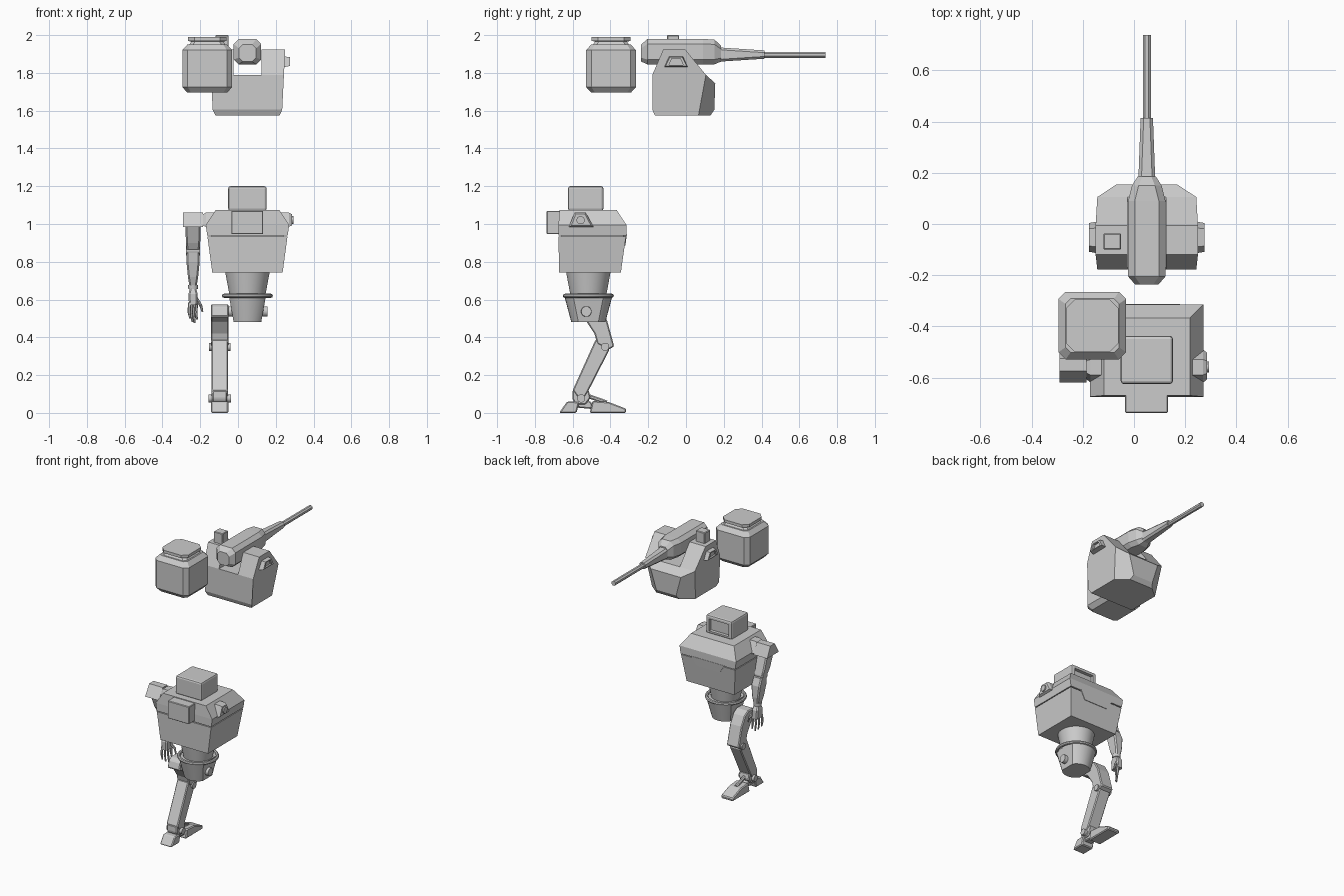
import bpy, bmesh, math
from mathutils import Vector

if "Cube" in bpy.data.objects:
    bpy.data.objects.remove(bpy.data.objects["Cube"])

CX = 0.05  # shared centre line of torso and turret


def finish(name, bm, bevel=0, smooth=False, segs=1):
    bmesh.ops.recalc_face_normals(bm, faces=bm.faces)
    me = bpy.data.meshes.new(name)
    bm.to_mesh(me)
    bm.free()
    ob = bpy.data.objects.new(name, me)
    bpy.context.collection.objects.link(ob)
    if bevel:
        m = ob.modifiers.new("bevel", 'BEVEL')
        m.width, m.segments, m.limit_method = bevel, segs, 'ANGLE'
    if smooth:
        bpy.ops.object.select_all(action='DESELECT')
        ob.select_set(True)
        bpy.context.view_layer.objects.active = ob
        bpy.ops.object.shade_smooth_by_angle(angle=math.radians(35))
    return ob


def loft_bm(sections):
    bm = bmesh.new()
    rings = [[bm.verts.new(p) for p in s] for s in sections]
    n = len(rings[0])
    for a, b in zip(rings, rings[1:]):
        for i in range(n):
            bm.faces.new((a[i], a[(i + 1) % n], b[(i + 1) % n], b[i]))
    bm.faces.new(rings[0])
    bm.faces.new(rings[-1])
    return bm


def loft(name, sections, **kw):
    return finish(name, loft_bm(sections), **kw)


def octo(hw, hh, c):
    return [(hw, -hh + c), (hw, hh - c), (hw - c, hh), (-hw + c, hh),
            (-hw, hh - c), (-hw, -hh + c), (-hw + c, -hh), (hw - c, -hh)]


def rect(x0, x1, y0, y1, z):
    return [(x0, y0, z), (x1, y0, z), (x1, y1, z), (x0, y1, z)]


def box(name, x0, x1, y0, y1, z0, z1, **kw):
    return loft(name, [rect(x0, x1, y0, y1, z0), rect(x0, x1, y0, y1, z1)], **kw)


def prism(name, pts, x0, x1, **kw):
    return loft(name, [[(x, y, z) for y, z in pts] for x in (x0, x1)], **kw)


def tube(name, p, q, r1, r2, n=12, smooth=True, **kw):
    p, q = Vector(p), Vector(q)
    rot = (q - p).to_track_quat('Z', 'Y')
    secs = []
    for c, r in ((p, r1), (q, r2)):
        secs.append([c + rot @ Vector((r * math.cos((i + .5) * math.tau / n),
                                       r * math.sin((i + .5) * math.tau / n), 0)) for i in range(n)])
    return loft(name, secs, smooth=smooth, **kw)


def slice_off(bm, co, no):
    r = bmesh.ops.bisect_plane(bm, geom=bm.verts[:] + bm.edges[:] + bm.faces[:],
                               plane_co=co, plane_no=no, clear_outer=True)
    edges = [e for e in r['geom_cut'] if isinstance(e, bmesh.types.BMEdge)]
    bmesh.ops.contextual_create(bm, geom=edges)


def carve(ob, cutter):
    m = ob.modifiers.new("cut", 'BOOLEAN')
    m.operation, m.object, m.solver = 'DIFFERENCE', cutter, 'EXACT'
    cutter.hide_render = True
    bpy.context.view_layer.objects.active = ob
    while m.name != ob.modifiers[0].name:
        bpy.ops.object.modifier_apply(modifier=ob.modifiers[0].name)
    bpy.ops.object.modifier_apply(modifier=m.name)
    bpy.data.objects.remove(cutter)


# ---- ammunition box
def box_ring(h, c, z):
    return [(-0.163 + x, -0.397 + y, z) for x, y in octo(h, h, c)]


loft("ammo_box", [box_ring(.105, .02, 1.695), box_ring(.132, .028, 1.725),
                  box_ring(.132, .028, 1.92), box_ring(.105, .02, 1.95)])
loft("ammo_lid", [box_ring(.098, .02, 1.945), box_ring(.085, .02, 1.965),
                  box_ring(.103, .035, 1.97), box_ring(.103, .035, 1.99)])

# ---- turret cradle: side profile, tapered base, clipped front corners, slot for the gun
prof = [(-.165, 1.575), (.13, 1.575), (.15, 1.605), (.155, 1.745), (.105, 1.79),
        (-.005, 1.925), (-.12, 1.925), (-.178, 1.79), (-.178, 1.605)]


def half_width(z):
    return .17 if z < 1.58 else .2 - (1.925 - z) * .05


bm = loft_bm([[(CX + s * half_width(z), y, z) for y, z in prof] for s in (-1, 1)])
for s in (-1, 1):
    slice_off(bm, (CX + s * .2, .1, 1.79), (s * .045, .055, -.015))
cradle = finish("turret_cradle", bm)
carve(cradle, box("slot_cutter", CX - .075, CX + .075, -.4, .4, 1.79, 2.2))

# side hoods on the cradle and sight block
hood = [(-.115, 1.83), (.01, 1.83), (-.015, 1.888), (-.09, 1.888)]
hood_in = [(-.09, 1.842), (-.015, 1.842), (-.03, 1.876), (-.075, 1.876)]
for s, side in ((-1, "left"), (1, "right")):
    loft("cradle_hood_" + side, [[(CX + s * .19, y, z) for y, z in hood],
                                 [(CX + s * .225, y * .9 - .005, z * .8 + 1.862 * .2) for y, z in hood],
                                 [(CX + s * .225, y, z) for y, z in hood_in],
                                 [(CX + s * .212, y, z) for y, z in hood_in]])
box("sight_block", -.12, -.05, -.1, -.037, 1.92, 2.0, bevel=.004)

# ---- gun housing, sleeve and barrel
gun = [(-.237, .045, .045, .02, 1.905), (-.205, .073, .067, .026, 1.912), (.09, .073, .067, .026, 1.912),
       (.15, .058, .066, .026, 1.911), (.185, .036, .042, .018, 1.902)]
loft("gun_housing", [[(CX + x, y, zc + z) for x, z in octo(hw, hh, c)] for y, hw, hh, c, zc in gun])
loft("gun_sleeve", [[(CX + x, y, 1.897 + z) for x, z in octo(w, h, .012)]
                    for y, w, h in ((.17, .034, .04), (.2, .032, .036), (.415, .024, .022))])
tube("gun_barrel", (CX, .4, 1.895), (CX, .738, 1.895), .017, .017, 8, smooth=False)

# ---- torso
def body(h, y0, y1, z):
    return rect(CX - h, CX + h, y0, y1, z)


loft("torso_lower", [body(.186, -.672, -.345, .742), body(.212, -.675, -.318, .934)])
box("torso_seam", CX - .19, CX + .19, -.66, -.33, .92, .95)
loft("torso_upper", [body(.213, -.675, -.315, .94), body(.221, -.675, -.315, .995),
                     body(.168, -.67, -.368, 1.075)])
loft("torso_bib", [[(CX - .09, y - .008, .885), (CX + .09, y - .008, .885),
                    (CX + .13, y, .945), (CX - .13, y, .945)] for y in (-.36, -.313)])
box("backpack", -.035, .133, -.738, -.66, .946, 1.07, bevel=.004)
head = box("head", CX - .102, CX + .102, -.625, -.437, 1.07, 1.2, bevel=.012, segs=2)
carve(head, box("visor_cutter", CX - .075, CX + .075, -.46, -.4, 1.09, 1.175))

# shoulder sockets
sock = [(-.62, .985), (-.49, .985), (-.53, 1.06), (-.59, 1.06)]
for s, side in ((-1, "left"), (1, "right")):
    loft("shoulder_socket_" + side, [[(CX + s * .15, y, z) for y, z in sock],
                                     [(CX + s * .22, y, z) for y, z in sock],
                                     [(CX + s * .235, y * .8 - .111, z * .8 + .204) for y, z in sock]])
    tube("shoulder_pin_" + side, (CX + s * .2, -.558, 1.02), (CX + s * .243, -.558, 1.02), .022, .022)

# ---- waist and pelvis
PY = -.517
tube("waist", (CX, PY, .61), (CX, PY, .75), .093, .119, 32)
tor = bmesh.new()
secs = []
for i in range(33):
    a = i * math.tau / 32
    secs.append([(CX + math.cos(a) * r, PY + math.sin(a) * r, z) for r, z in
                 [(.124 + .011 * math.cos(t * math.tau / 8), .62 + .011 * math.sin(t * math.tau / 8)) for t in range(8)]])
tor.free()
loft("waist_ring", secs, smooth=True)
bm = loft_bm([[(CX + r * math.cos(i * math.tau / 32), PY + r * math.sin(i * math.tau / 32), z)
               for i in range(32)] for r, z in ((.09, .48), (.128, .622))])
for s in (-1, 1):
    slice_off(bm, (CX + s * .098, PY, .62), (s, 0, -.18))
finish("pelvis", bm, smooth=True)
for s, side in ((-1, "left"), (1, "right")):
    tube("hip_pin_" + side, (CX + s * .06, -.528, .537), (CX + s * .105, -.528, .537), .029, .027, 16)

# ---- arm
AX = -.238
prism("shoulder_block", [(-.62, .985), (-.49, .985), (-.525, 1.06), (-.575, 1.06)], -.292, -.185)
box_arm = [(1.0, -.56, .04, .04), (.86, -.515, .036, .034)]


def limb(name, secs, c=.008):
    return loft(name, [[(AX + dx + x, y0 + y, z) for x, y in octo(w, d, c)] for z, y0, w, d, dx in secs])


limb("upper_arm", [(1.0, -.55, .04, .042, 0), (.9, -.515, .038, .038, 0), (.865, -.5, .034, .034, 0)])
tube("elbow", (AX - .036, -.495, .86), (AX + .036, -.495, .86), .027, .027)
limb("forearm", [(.85, -.488, .034, .034, 0), (.8, -.475, .035, .042, 0), (.72, -.465, .027, .036, 0),
                 (.675, -.46, .02, .026, 0)])
tube("wrist", (AX, -.46, .655), (AX, -.46, .678), .026, .028)
limb("palm", [(.66, -.46, .017, .018, 0), (.63, -.457, .024, .034, 0), (.57, -.455, .022, .034, 0)])
for i in range(4):
    y, x = -.482 + i * .018, AX - .018 + i * .012
    end = (.5, .482, .475, .495)[i]
    tube("finger_%d_base" % i, (x, y, .585), (x - .003, y, .53), .009, .008, 6, smooth=False)
    tube("finger_%d_tip" % i, (x - .003, y, .533), (x + .003, y, end), .008, .005, 6, smooth=False)
tube("thumb_base", (AX + .015, -.44, .61), (AX + .04, -.425, .57), .01, .009, 6, smooth=False)
tube("thumb_tip", (AX + .04, -.425, .573), (AX + .05, -.425, .535), .008, .005, 6, smooth=False)

# ---- leg
LX = -.097


def legpart(name, pts, w, bevel=.006):
    return prism(name, pts, LX - w, LX + w, bevel=bevel)


legpart("thigh", [(-.585, .51), (-.57, .56), (-.545, .575), (-.49, .575), (-.455, .555), (-.418, .49),
                  (-.38, .352), (-.41, .335), (-.47, .365), (-.485, .42), (-.528, .485)], .047)
tube("knee_pin", (LX - .056, -.428, .35), (LX + .056, -.428, .35), .022, .022)
legpart("shin", [(-.478, .39), (-.44, .375), (-.405, .335), (-.515, .12), (-.535, .085),
                 (-.575, .085), (-.6, .12)], .044)
legpart("ankle", [(-.6, .12), (-.515, .12), (-.505, .08), (-.53, .045), (-.585, .045), (-.602, .075)], .04)
tube("ankle_pin", (LX - .06, -.555, .077), (LX + .06, -.555, .077), .022, .022)
legpart("heel", [(-.672, .0), (-.58, .0), (-.565, .055), (-.59, .06), (-.63, .06)], .046)
legpart("foot_bridge", [(-.6, .03), (-.49, .02), (-.5, .055), (-.53, .075), (-.59, .075)], .03)
legpart("toe", [(-.51, .0), (-.318, .0), (-.316, .022), (-.41, .058), (-.495, .064)], .047)
tube("foot_piston", (LX, -.52, .09), (LX, -.42, .055), .012, .012, 8)
